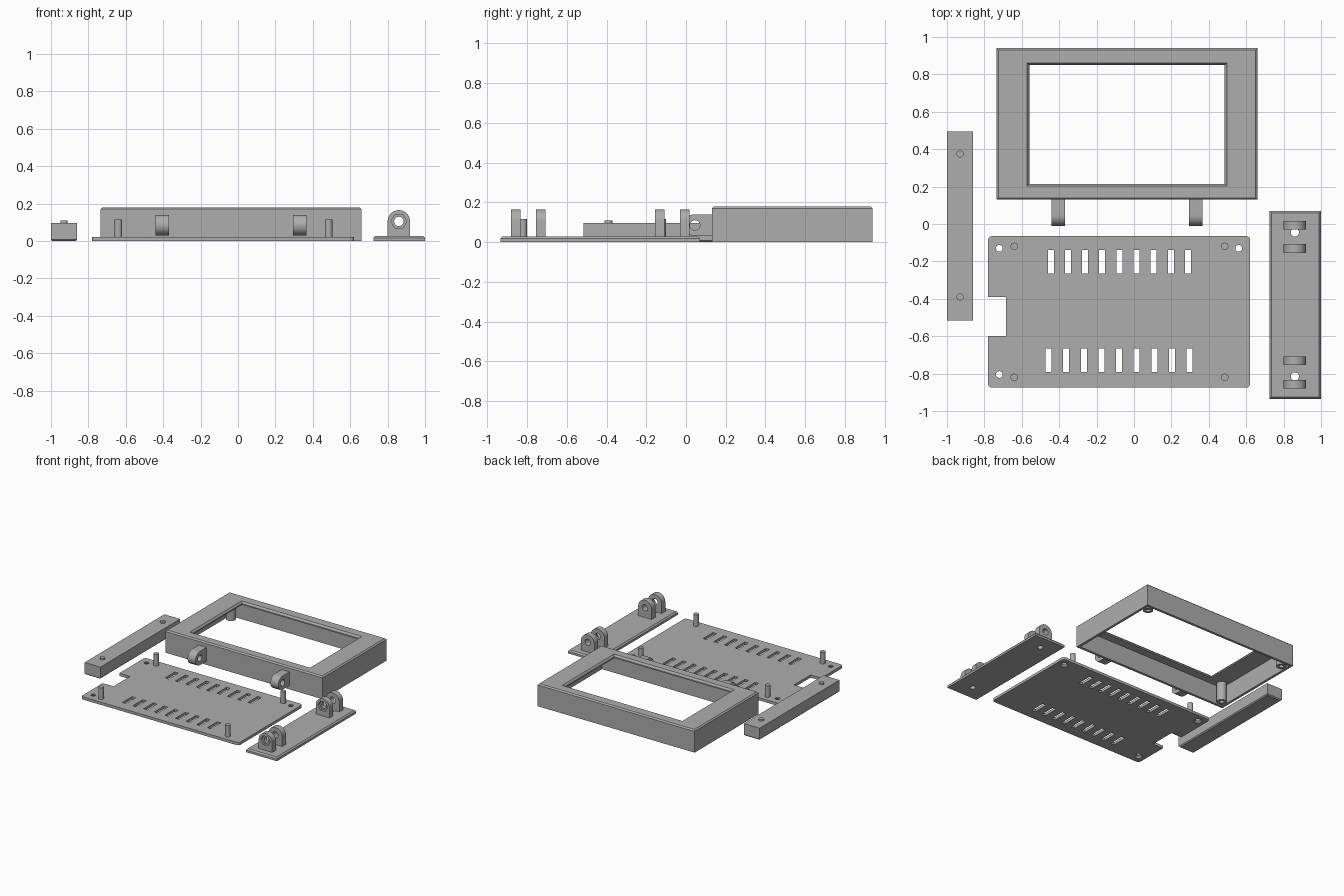
import bpy, bmesh
from math import sin, cos, pi

if "Cube" in bpy.data.objects:
    bpy.data.objects.remove(bpy.data.objects["Cube"], do_unlink=True)

GREY = (0.42, 0.42, 0.42, 1)
plastic = bpy.data.materials.new("grey plastic")
plastic.use_nodes = True
plastic.diffuse_color = GREY
plastic.node_tree.nodes["Principled BSDF"].inputs["Base Color"].default_value = GREY


def loft(name, rings):
    """Closed solid through a list of equal-length point rings."""
    bm = bmesh.new()
    loops = [[bm.verts.new(p) for p in ring] for ring in rings]
    n = len(loops[0])
    for a, b in zip(loops, loops[1:]):
        for i in range(n):
            j = (i + 1) % n
            bm.faces.new((a[i], a[j], b[j], b[i]))
    bm.faces.new(loops[0][::-1])
    bm.faces.new(loops[-1])
    bmesh.ops.recalc_face_normals(bm, faces=bm.faces)
    mesh = bpy.data.meshes.new(name)
    bm.to_mesh(mesh)
    bm.free()
    mesh.materials.append(plastic)
    obj = bpy.data.objects.new(name, mesh)
    bpy.context.collection.objects.link(obj)
    return obj


def rect(x0, x1, y0, y1, z, inset=0):
    x0, x1, y0, y1 = x0 + inset, x1 - inset, y0 + inset, y1 - inset
    return [(x0, y0, z), (x1, y0, z), (x1, y1, z), (x0, y1, z)]


def box(name, x0, x1, y0, y1, z0, z1):
    return loft(name, [rect(x0, x1, y0, y1, z0), rect(x0, x1, y0, y1, z1)])


def arc(u, v, r, start=0, end=2 * pi, n=32):
    closed = end - start > 6.2
    steps = n if closed else n + 1
    return [(u + r * cos(start + (end - start) * i / n),
             v + r * sin(start + (end - start) * i / n)) for i in range(steps)]


def prism(name, profile, lo, hi, axis):
    """Extrude a flat profile along one axis."""
    place = {"x": lambda u, v, w: (w, u, v),
             "y": lambda u, v, w: (u, w, v),
             "z": lambda u, v, w: (u, v, w)}[axis]
    return loft(name, [[place(u, v, w) for u, v in profile] for w in (lo, hi)])


def cyl(name, x, y, r, z0, z1, r_top=None):
    top = r if r_top is None else r_top
    return loft(name, [[(u, v, z0) for u, v in arc(x, y, r)],
                       [(u, v, z1) for u, v in arc(x, y, top)]])


def cut(obj, cutters):
    for c in cutters:
        mod = obj.modifiers.new("cut", "BOOLEAN")
        mod.operation, mod.solver, mod.object = "DIFFERENCE", "EXACT", c
        bpy.context.view_layer.update()
        deps = bpy.context.evaluated_depsgraph_get()
        mesh = bpy.data.meshes.new_from_object(obj.evaluated_get(deps))
        obj.modifiers.clear()
        obj.data = mesh
        bpy.data.objects.remove(c, do_unlink=True)
    return obj


# Screen bezel: open-bottomed shell with a chamfered window
F = (-0.735, 0.66, 0.13, 0.94)
W = (-0.56, 0.485, 0.215, 0.85)
bezel = loft("bezel", [rect(*F, 0), rect(*F, 0.17), rect(*F, 0.18, 0.01)])
cut(bezel, [
    loft("cavity", [rect(*F, -0.05, 0.02), rect(*F, 0.155, 0.02)]),
    loft("window", [rect(*W, 0.1), rect(*W, 0.165), rect(*W, 0.185, -0.015)]),
])

# Three screw posts inside the bezel corners
for i, (x, y) in enumerate([(-0.675, 0.195), (-0.675, 0.875), (0.6, 0.875)]):
    post = cyl(f"screw_post_{i + 1}", x, y, 0.037, 0.002, 0.158)
    cut(post, [cyl("bore", x, y, 0.018, -0.05, 0.12)])

# Hinge tabs on the front of the bezel
for side, x in (("right", -0.44), ("left", 0.295)):
    profile = [(0.135, 0.14)] + arc(0.045, 0.085, 0.055, pi / 2, 3 * pi / 2, 20) + [(0.135, 0.03)]
    tab = prism(f"hinge_tab_{side}", profile, x, x + 0.07, "x")
    cut(tab, [prism("bore", arc(0.045, 0.085, 0.025), x - 0.1, x + 0.2, "x")])

# Back cover: rounded plate with cable notch, vents and countersunk holes
L, R, B, T, rad = -0.78, 0.62, -0.875, -0.065, 0.02
outline = []
for k, (x, y) in enumerate([(R - rad, T - rad), (L + rad, T - rad), (L + rad, B + rad), (R - rad, B + rad)]):
    outline += arc(x, y, rad, k * pi / 2, (k + 1) * pi / 2, 5)
cover = prism("back_cover", outline, 0, 0.022, "z")
cutters = [box("notch", -0.9, -0.685, -0.6, -0.39, -0.1, 0.1)]
for start, step, y in ((-0.445, 0.0917, -0.265), (-0.457, 0.0943, -0.79)):
    for i in range(9):
        x = start + i * step
        cutters.append(box("vent", x - 0.016, x + 0.016, y, y + 0.125, -0.1, 0.1))
for x, y in [(-0.72, -0.13), (0.56, -0.13), (-0.72, -0.805)]:
    cutters.append(cyl("hole", x, y, 0.018, -0.1, 0.1))
    cutters.append(cyl("countersink", x, y, 0.034, -0.004, 0.012, 0.018))
cut(cover, cutters)

# Board pegs on the cover
for i, (x, y) in enumerate([(-0.64, -0.12), (-0.64, -0.82), (0.485, -0.12), (0.485, -0.82)]):
    cyl(f"cover_peg_{i + 1}", x, y, 0.02, 0.015, 0.115)

# Spacer bar with two locating pegs
S = (-1.0, -0.86, -0.515, 0.495)
loft("spacer_bar", [rect(*S, 0, 0.008), rect(*S, 0.008), rect(*S, 0.097)])
for i, y in enumerate((-0.39, 0.375)):
    cyl(f"spacer_peg_{i + 1}", -0.93, y, 0.019, 0.09, 0.109)

# Mounting bracket with chamfered top edge and screw holes
M = (0.725, 1.0, -0.935, 0.07)
bracket = loft("bracket_plate", [rect(*M, 0), rect(*M, 0.017), rect(*M, 0.028, 0.01)])
cut(bracket, [cyl("hole", 0.86, y, 0.022, -0.1, 0.1) for y in (-0.045, -0.815)])

# Paired hinge lugs; the front one of each pair has a hexagonal nut recess
for i, y in enumerate((-0.88, -0.755, -0.155, -0.03)):
    profile = [(0.92, 0.02)] + arc(0.86, 0.105, 0.06, 0, pi, 24) + [(0.8, 0.02)]
    lug = prism(f"bracket_lug_{i + 1}", profile, y, y + 0.047, "y")
    cutters = [prism("bore", arc(0.86, 0.105, 0.025), y - 0.1, y + 0.1, "y")]
    if i % 2 == 0:
        cutters.append(prism("nut", arc(0.86, 0.105, 0.042, n=6), y - 0.1, y + 0.02, "y"))
    cut(lug, cutters)

# Smooth round walls, keep edges crisp
bpy.ops.object.select_all(action="DESELECT")
for obj in bpy.context.collection.objects:
    if obj.type == "MESH":
        obj.select_set(True)
        bpy.context.view_layer.objects.active = obj
bpy.ops.object.shade_smooth_by_angle()
